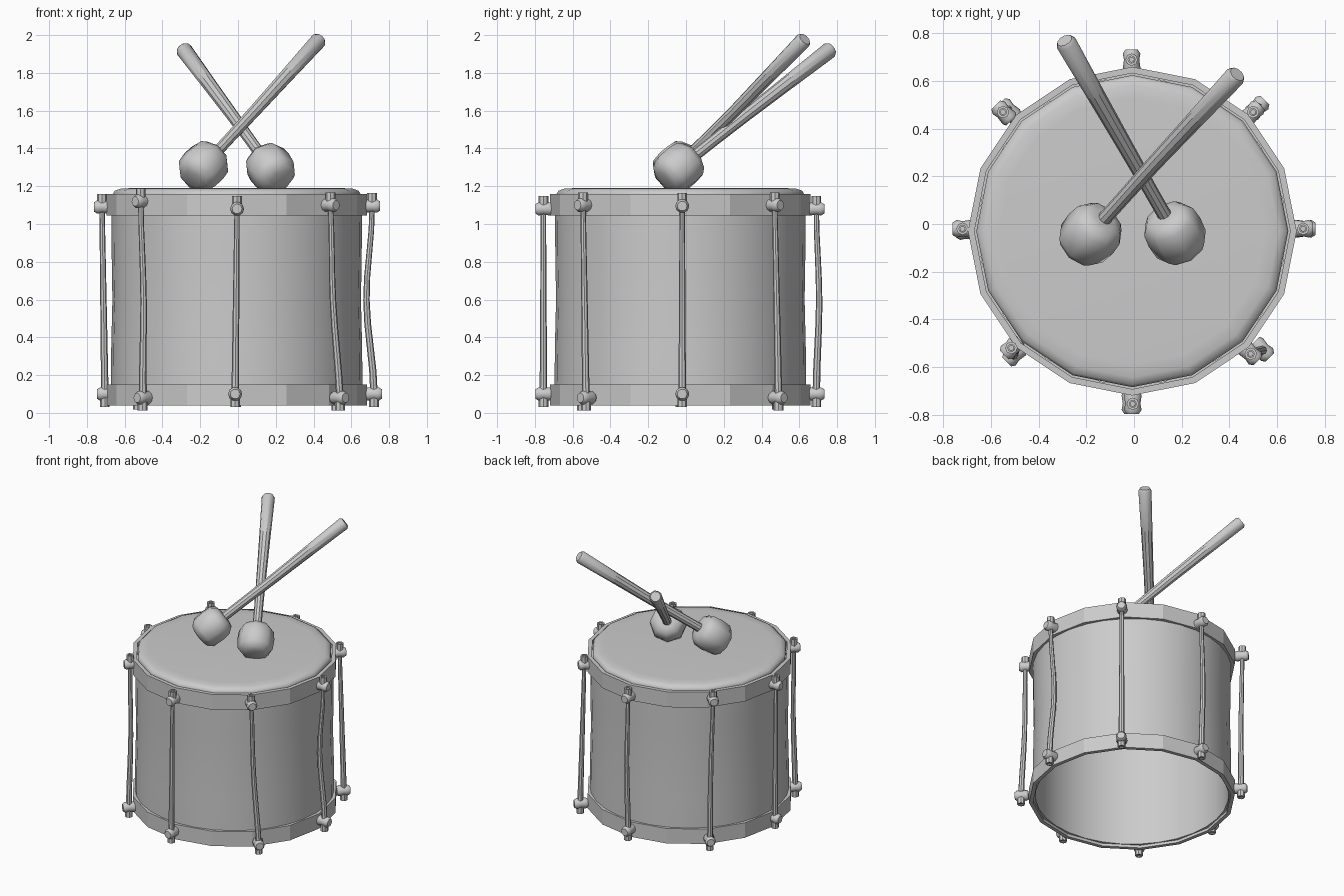
import bpy, bmesh, math
from mathutils import Vector

if "Cube" in bpy.data.objects:
    bpy.data.objects.remove(bpy.data.objects["Cube"])

CX, CY = -0.007, -0.03
Z = Vector((0, 0, 1))


def loft(name, rings, n, axis=Z, loop=False, sharp=35):
    """Skin circles (centre, radius) perpendicular to axis; loop joins last to first."""
    q = Vector(axis).to_track_quat('Z', 'Y')
    bm = bmesh.new()
    rows = []
    for c, r in rings:
        rows.append([bm.verts.new(Vector(c) + q @ Vector(
            (r * math.cos(2 * math.pi * i / n), r * math.sin(2 * math.pi * i / n), 0)))
            for i in range(n)])
    pairs = list(zip(rows, rows[1:]))
    if loop:
        pairs.append((rows[-1], rows[0]))
    else:
        bm.faces.new(rows[0][::-1])
        bm.faces.new(rows[-1])
    for a, b in pairs:
        for i in range(n):
            j = (i + 1) % n
            bm.faces.new((a[i], a[j], b[j], b[i]))
    bmesh.ops.recalc_face_normals(bm, faces=bm.faces)
    me = bpy.data.meshes.new(name)
    bm.to_mesh(me)
    bm.free()
    ob = bpy.data.objects.new(name, me)
    bpy.context.collection.objects.link(ob)
    bpy.ops.object.select_all(action='DESELECT')
    ob.select_set(True)
    bpy.context.view_layer.objects.active = ob
    bpy.ops.object.shade_smooth_by_angle(angle=math.radians(sharp))
    return ob


def lathe(name, profile, n, centre=(CX, CY, 0), axis=Z, **kw):
    """Straight loft from (radius, distance along axis) pairs."""
    a = Vector(axis).normalized()
    return loft(name, [(Vector(centre) + a * h, r) for r, h in profile], n, a, **kw)


# Shell, hollow and open at the bottom
lathe("shell", [(0.667, 0.06), (0.664, 0.35), (0.658, 0.6), (0.662, 0.85),
                (0.664, 1.13), (0.645, 1.13), (0.645, 0.06)], 32, loop=True)

# Sixteen-sided hoops
for name, z0, z1 in (("bottom_hoop", 0.04, 0.15), ("top_hoop", 1.045, 1.158)):
    lathe(name, [(0.69, z0), (0.69, z1), (0.663, z1), (0.663, z0)], 16,
          loop=True, sharp=15)

# Drum skin with a rounded edge
lathe("drum_head", [(0.655, 1.125), (0.655, 1.16), (0.645, 1.176), (0.615, 1.187),
                    (0.56, 1.19)], 16, sharp=60)

# Tension rods: top xy, bottom xy, middle bend xy, lug heights
RODS = [
    ((0.71, -0.02), (0.72, -0.02), (-0.035, 0), 1.095, 0.10),
    ((0.50, 0.47), (0.52, 0.49), (0.0, 0.0), 1.10, 0.08),
    ((-0.01, 0.69), (-0.01, 0.69), (0, 0.015), 1.08, 0.10),
    ((-0.55, 0.47), (-0.53, 0.48), (0.005, 0), 1.12, 0.085),
    ((-0.72, -0.02), (-0.705, -0.03), (0, 0), 1.09, 0.10),
    ((-0.515, -0.52), (-0.505, -0.55), (0.01, 0), 1.12, 0.08),
    ((-0.005, -0.755), (-0.015, -0.755), (0, 0), 1.08, 0.10),
    ((0.49, -0.545), (0.54, -0.53), (-0.012, 0), 1.10, 0.08),
]
for k, (top, bot, bend, zt, zb) in enumerate(RODS):
    t, b = Vector((*top, zt)), Vector((*bot, zb))
    rings = []
    for i in range(9):
        f = i / 8
        c = b.lerp(t, f) + Vector((*bend, 0)) * math.sin(math.pi * f) ** 2
        rings.append((c, 0.02 - 0.006 * f))
    loft(f"tension_rod_{k}", rings, 8)
    ang = math.radians(45 * k)
    out = Vector((math.cos(ang), math.sin(ang), 0))
    for end, p, s in (("top", t, 1), ("bottom", b, -1)):
        # Radial barrel lug gripping the hoop
        lathe(f"{end}_lug_{k}", [(0.03, -0.05), (0.037, -0.035), (0.032, 0),
                                 (0.037, 0.025), (0.026, 0.042)], 10, p, out, sharp=50)
        # Hollow nut and the rod tip inside it
        h = 0.068
        lathe(f"{end}_nut_{k}", [(0.026, 0.02), (0.026, h), (0.015, h), (0.015, 0.02)],
              8, p, Z * s, loop=True)
        lathe(f"{end}_rod_tip_{k}", [(0.012, 0.0), (0.012, h - 0.006)], 8, p, Z * s)

# Mallets resting on the skin: head centre, bend point, handle end
MALLETS = [((-0.18, -0.04, 1.308), (0.09, 0.26, 1.60), (0.425, 0.62, 1.97)),
           ((0.17, -0.035, 1.298), (-0.03, 0.315, 1.575), (-0.285, 0.76, 1.92))]
for k, (head, mid, end) in enumerate(MALLETS):
    h, m, e = Vector(head), Vector(mid), Vector(end)
    d = (e - h).normalized()
    lathe(f"mallet_head_{k}", [(0.05, -0.118), (0.09, -0.105), (0.118, -0.07), (0.124, 0.0),
                               (0.118, 0.06), (0.09, 0.095), (0.05, 0.105)], 8, h, d, sharp=50)
    loft(f"mallet_stick_{k}", [(h, 0.03), (h.lerp(m, 0.5), 0.03), (m, 0.033),
                               (m.lerp(e, 0.5), 0.038), (e, 0.044),
                               (e + d * 0.015, 0.034)], 10, d)
